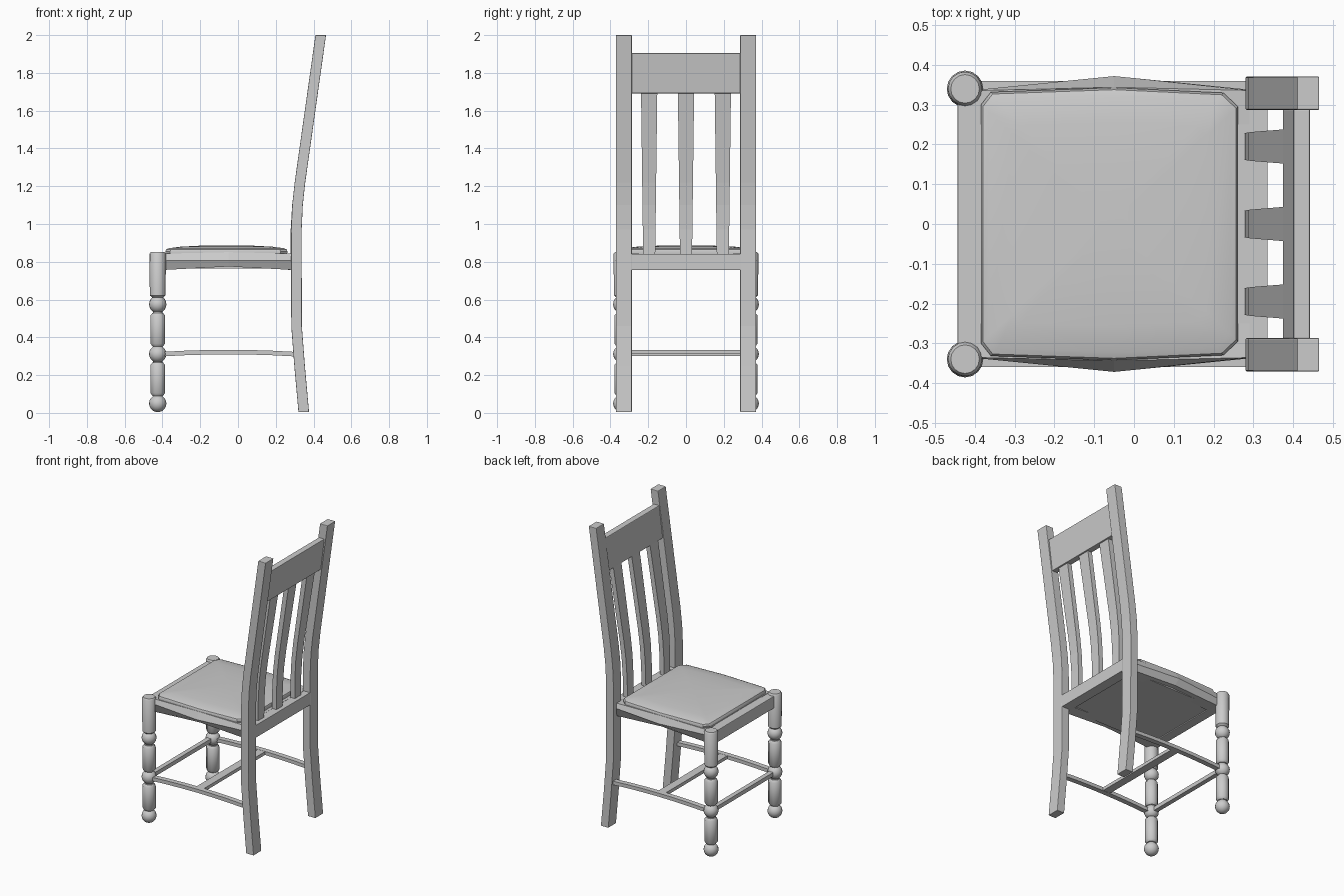
import bpy, bmesh, math

if "Cube" in bpy.data.objects:
    bpy.data.objects.remove(bpy.data.objects["Cube"], do_unlink=True)

GREY = (0.6, 0.6, 0.6, 1)
grey = bpy.data.materials.new("plain_grey")
grey.use_nodes = True
grey.diffuse_color = GREY
grey.node_tree.nodes["Principled BSDF"].inputs["Base Color"].default_value = GREY


def finish(name, bm, bevel=0, smooth=0):
    """Turn a bmesh into a named, coloured object."""
    bmesh.ops.recalc_face_normals(bm, faces=bm.faces)
    mesh = bpy.data.meshes.new(name)
    bm.to_mesh(mesh)
    bm.free()
    mesh.materials.append(grey)
    ob = bpy.data.objects.new(name, mesh)
    bpy.context.collection.objects.link(ob)
    if bevel:
        mod = ob.modifiers.new("soft_edges", "BEVEL")
        mod.width = bevel
        mod.segments = 2
    if smooth:
        bpy.ops.object.select_all(action="DESELECT")
        ob.select_set(True)
        bpy.context.view_layer.objects.active = ob
        bpy.ops.object.shade_smooth_by_angle(angle=math.radians(smooth))
    return ob


def loft(name, rings, **style):
    """Skin a series of equal-sized point rings and cap both ends."""
    bm = bmesh.new()
    loops = [[bm.verts.new(p) for p in ring] for ring in rings]
    n = len(loops[0])
    for a, b in zip(loops, loops[1:]):
        for i in range(n):
            j = (i + 1) % n
            bm.faces.new((a[i], a[j], b[j], b[i]))
    bm.faces.new(loops[0])
    bm.faces.new(loops[-1])
    return finish(name, bm, **style)


def slab(x0, x1, y0, y1, z):
    return [(x0, y0, z), (x1, y0, z), (x1, y1, z), (x0, y1, z)]


def box(name, x0, x1, y0, y1, z0, z1, bevel=0):
    return loft(name, [slab(x0, x1, y0, y1, z) for z in (z0, z1)], bevel=bevel)


def lathe(name, x, y, profile, sides, turn=0):
    angles = [math.tau * (i + turn) / sides for i in range(sides)]
    rings = [[(x + r * math.cos(a), y + r * math.sin(a), z) for a in angles]
             for r, z in profile]
    return loft(name, rings, smooth=40)


def ball(name, x, y, z, r):
    bm = bmesh.new()
    bmesh.ops.create_uvsphere(bm, u_segments=16, v_segments=10, radius=r)
    bmesh.ops.translate(bm, verts=bm.verts, vec=(x, y, z))
    return finish(name, bm, smooth=60)


# Swept rear posts: front edge x at each height
POST = [(0.32, 0.005), (0.298, 0.25), (0.282, 0.46), (0.281, 0.97),
        (0.287, 1.1), (0.3, 1.22), (0.41, 2.0)]


def post_x(z):
    for (xa, za), (xb, zb) in zip(POST, POST[1:]):
        if z <= zb:
            return xa + (xb - xa) * (z - za) / (zb - za)


LEG_X, LEG_Y = -0.425, 0.34
for side, s in (("left", -1), ("right", 1)):
    loft(f"rear_post_{side}",
         [slab(x, x + 0.056, s * 0.287, s * 0.371, z) for x, z in POST], bevel=0.003)

    # Turned front leg: round top, balls and eight-sided blocks
    lathe(f"front_leg_top_{side}", LEG_X, s * LEG_Y,
          [(0.028, 0.61), (0.042, 0.622), (0.043, 0.842), (0.036, 0.852)], 16)
    for i, z in enumerate((0.05, 0.312, 0.575)):
        ball(f"front_leg_ball_{side}_{i}", LEG_X, s * LEG_Y, z, 0.046)
    for i, (z0, z1) in enumerate(((0.09, 0.268), (0.352, 0.53))):
        lathe(f"front_leg_block_{side}_{i}", LEG_X, s * LEG_Y,
              [(0.03, z0), (0.042, z0 + 0.015), (0.042, z1 - 0.015), (0.03, z1)],
              8, turn=0.5)
    lathe(f"front_leg_core_{side}", LEG_X, s * LEG_Y, [(0.024, 0.05), (0.024, 0.65)], 12)

    # Side apron with a peaked bulge in the middle
    rings = []
    for x, b in ((-0.39, 0), (-0.05, 1), (0.29, 0)):
        rings.append([(x, s * y, z) for y, z in (
            (0.25, 0.757 + 0.018 * b), (0.335, 0.757 + 0.018 * b),
            (0.338 + 0.034 * b, 0.808), (0.336 + 0.008 * b, 0.843 + 0.008 * b),
            (0.25, 0.843))])
    loft(f"side_apron_{side}", rings)

    # Slightly arched side stretcher
    rings = []
    for i in range(7):
        t = i / 3 - 1
        x, z = -0.05 + 0.35 * t, 0.322 - 0.011 * t * t
        rings.append([(x, s * y, z + h) for y, h in (
            (0.325, -0.012), (0.36, -0.012), (0.36, 0.012), (0.325, 0.012))])
    loft(f"side_stretcher_{side}", rings, smooth=30)

# Cross stretchers
box("front_stretcher", -0.441, -0.41, -0.33, 0.33, 0.3, 0.327)
box("middle_stretcher", -0.08, -0.025, -0.335, 0.335, 0.311, 0.333)

# Seat frame
box("front_apron", -0.444, -0.38, -0.325, 0.325, 0.758, 0.84, bevel=0.004)
box("rear_apron", 0.265, 0.336, -0.29, 0.29, 0.757, 0.841, bevel=0.002)
box("seat_panel", -0.385, 0.28, -0.3, 0.3, 0.765, 0.842)

# Domed cushion with clipped corners
half = [(-0.385, 0.3), (-0.36, 0.332), (-0.05, 0.343), (0.225, 0.33), (0.262, 0.295)]
outline = half + [(x, -y) for x, y in reversed(half)]
CENTRE = -0.06
rings = [[(CENTRE + (x - CENTRE) * k, y * k, z) for x, y in outline]
         for k, z in ((0.99, 0.835), (1, 0.855), (0.985, 0.866), (0.94, 0.872),
                      (0.75, 0.88), (0.45, 0.885), (0.15, 0.887))]
loft("seat_cushion", rings, smooth=35)

# Back slats, widening towards the top
for i, y in enumerate((-0.195, 0, 0.195)):
    rings = []
    for z in (0.835, 0.97, 1.1, 1.22, 1.72):
        w = 0.032 + 0.011 * (z - 0.835) / 0.865
        x = post_x(z) - 0.004 + 0.012 * (z - 0.835) / 0.885
        rings.append(slab(x, x + 0.032, y - w, y + w, z))
    loft(f"back_slat_{i}", rings)

# Top rail leaning with the posts
loft("top_rail", [slab(x, x + 0.042, -0.29, 0.29, z)
                  for x, z in ((0.374, 1.692), (0.401, 1.905))], bevel=0.004)
